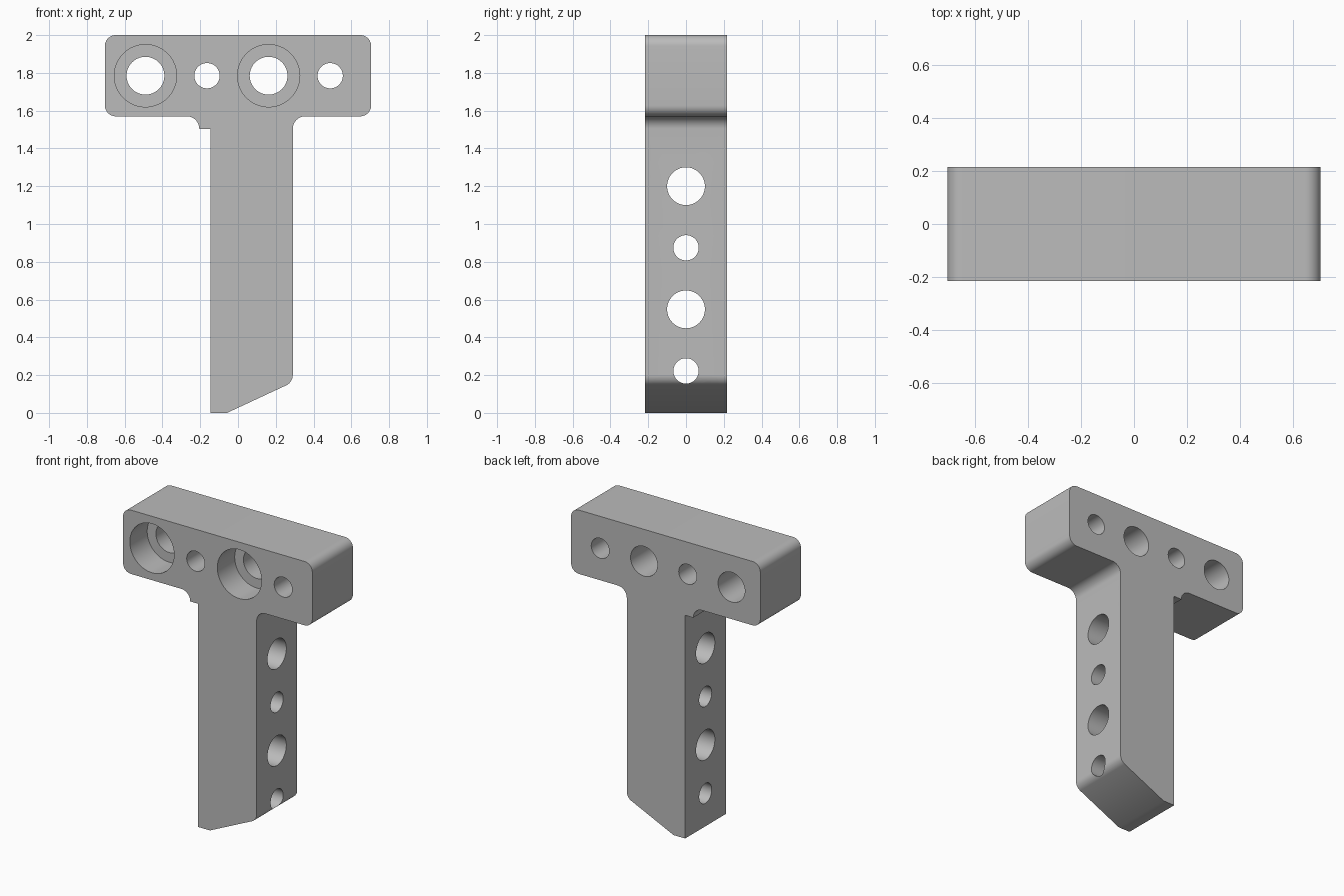
import bpy, bmesh, math
from mathutils import Vector, Matrix

cube = bpy.data.objects.get("Cube")
if cube:
    bpy.data.objects.remove(cube, do_unlink=True)

HALF_DEPTH = 0.216
HOLE_ROW = 1.785
LARGE, SMALL, RECESS = 0.1, 0.067, 0.165

grey = bpy.data.materials.new("plain grey")
grey.use_nodes = True
colour = (0.5, 0.5, 0.5, 1)
grey.diffuse_color = colour
grey.node_tree.nodes["Principled BSDF"].inputs["Base Color"].default_value = colour


def rounded(corners, steps=10):
    """Turn (x, z, radius) corners into an outline with circular fillets."""
    outline = []
    for i, (x, z, r) in enumerate(corners):
        p = Vector((x, z))
        if r == 0:
            outline.append(p)
            continue
        a = (Vector(corners[i - 1][:2]) - p).normalized()
        b = (Vector(corners[(i + 1) % len(corners)][:2]) - p).normalized()
        half = a.angle(b) / 2
        centre = p + (a + b).normalized() * (r / math.sin(half))
        start = p + a * (r / math.tan(half)) - centre
        end = p + b * (r / math.tan(half)) - centre
        sweep = math.pi - 2 * half
        for k in range(steps + 1):
            t = k / steps
            blend = start * math.sin((1 - t) * sweep) + end * math.sin(t * sweep)
            outline.append(centre + blend / math.sin(sweep))
    return outline


def new_object(name, bm):
    bmesh.ops.recalc_face_normals(bm, faces=bm.faces[:])
    mesh = bpy.data.meshes.new(name)
    bm.to_mesh(mesh)
    bm.free()
    mesh.materials.append(grey)
    obj = bpy.data.objects.new(name, mesh)
    bpy.context.scene.collection.objects.link(obj)
    return obj


# T-shaped body: crossbar, stem with slanted foot, small step under the bar
corners = [
    (-0.705, 2, 0.058), (-0.705, 1.57, 0.058),
    (-0.205, 1.57, 0.066), (-0.205, 1.503, 0), (-0.145, 1.503, 0),
    (-0.145, 0, 0), (-0.058, 0, 0), (0.29, 0.162, 0.06),
    (0.29, 1.57, 0.066), (0.705, 1.57, 0.058), (0.705, 2, 0.058),
]
outline = rounded(corners)
bm = bmesh.new()
front = [bm.verts.new((p.x, -HALF_DEPTH, p.y)) for p in outline]
back = [bm.verts.new((p.x, HALF_DEPTH, p.y)) for p in outline]
bm.faces.new(front)
bm.faces.new(back[::-1])
for i in range(len(outline)):
    bm.faces.new((front[i - 1], back[i - 1], back[i], front[i]))
body = new_object("bracket_body", bm)


def drill(location, radius, length, axis):
    """Cut one round hole centred on location along the given axis."""
    bm = bmesh.new()
    turn = Matrix.Rotation(math.pi / 2, 4, "X" if axis == "Y" else "Y")
    bmesh.ops.create_cone(bm, cap_ends=True, segments=64, radius1=radius,
                          radius2=radius, depth=length,
                          matrix=Matrix.Translation(location) @ turn)
    cutter = new_object("hole_cutter", bm)
    cutter.hide_render = True
    mod = body.modifiers.new("hole", "BOOLEAN")
    mod.operation, mod.solver, mod.object = "DIFFERENCE", "EXACT", cutter
    bpy.ops.object.modifier_apply(modifier=mod.name)
    bpy.data.objects.remove(cutter, do_unlink=True)


bpy.ops.object.select_all(action="DESELECT")
bpy.context.view_layer.objects.active = body
body.select_set(True)

# Crossbar holes, the large ones recessed from the front; matching stem holes
RECESS_DEPTH = 0.185
for i in range(4):
    x = -0.49 + i * 0.326
    radius = SMALL if i % 2 else LARGE
    drill((x, 0, HOLE_ROW), radius, 1, "Y")
    if radius == LARGE:
        drill((x, -HALF_DEPTH, HOLE_ROW), RECESS, 2 * RECESS_DEPTH, "Y")
    drill((0.07, 0, 1.2 - i * 0.326), radius, 1, "X")

bpy.ops.object.shade_smooth_by_angle(angle=math.radians(25))
